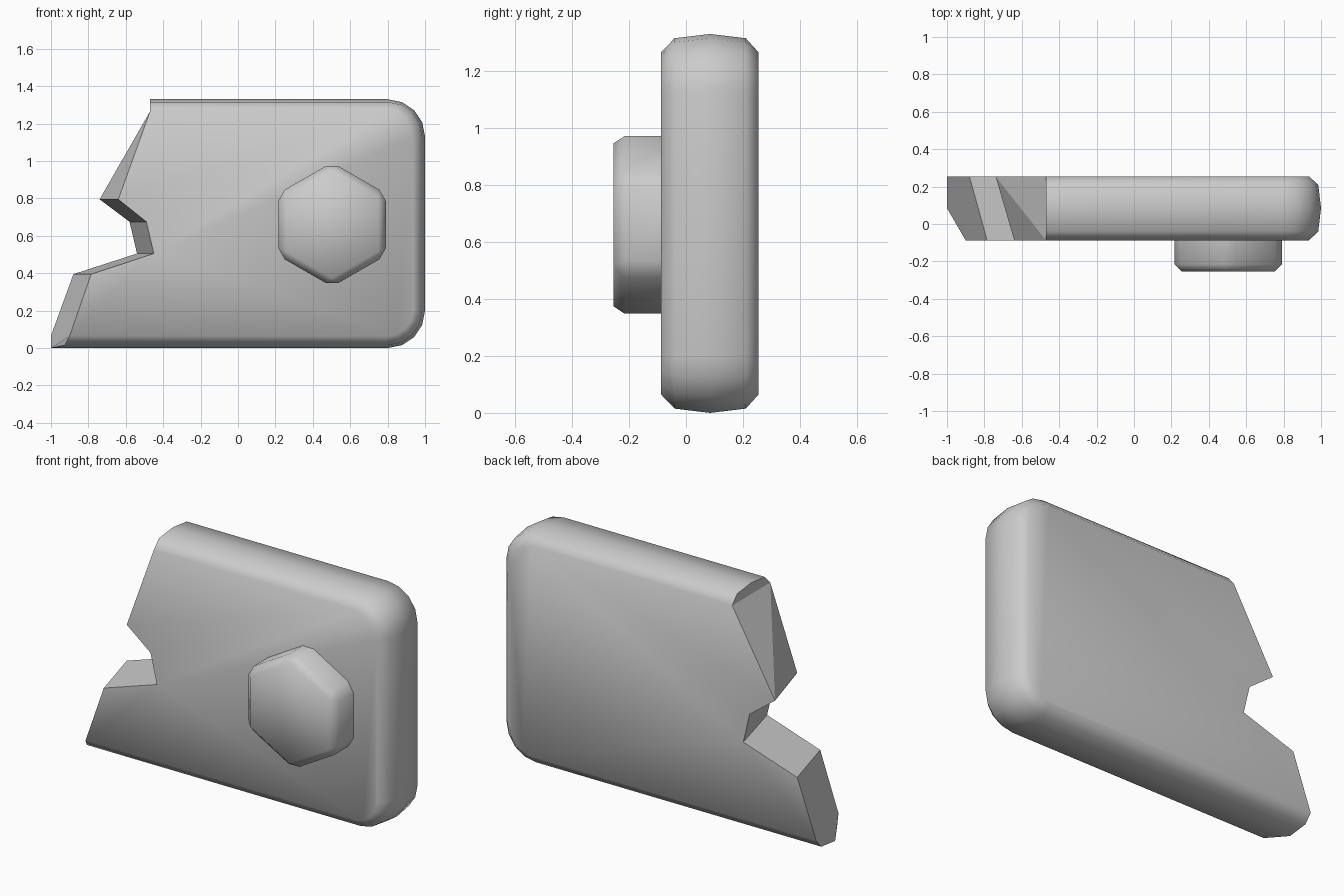
import bpy, bmesh
from math import sin, cos, pi

if "Cube" in bpy.data.objects:
    bpy.data.objects.remove(bpy.data.objects["Cube"])


def finish(bm, name):
    bmesh.ops.recalc_face_normals(bm, faces=bm.faces)
    mesh = bpy.data.meshes.new(name)
    bm.to_mesh(mesh)
    bm.free()
    obj = bpy.data.objects.new(name, mesh)
    bpy.context.collection.objects.link(obj)
    return obj


# Broken slab: rounded rim lofted through five depth levels
F, B, H, R = -0.088, 0.255, 1.33, 0.2
levels = [  # y, inset, x of the broken bottom corner
    (F, 0.065, -0.90), (-0.04, 0.015, -0.925), (0.085, 0.0, -1.0),
    (0.21, 0.015, -1.0), (B, 0.065, -1.0)]

bm = bmesh.new()
rings = []
for y, d, xb in levels:
    r = R - d
    pts = [(-0.47, H - d)]
    for cz, start in ((H - R, pi / 2), (R, 0)):
        for i in range(5):
            a = start - i * pi / 8
            pts.append((1 - R + r * cos(a), cz + r * sin(a)))
    pts.append((xb, d))
    rings.append([bm.verts.new((x, y, z)) for x, z in pts])

for a, b in zip(rings, rings[1:]):
    for i in range(len(a) - 1):
        bm.faces.new((a[i], a[i + 1], b[i + 1], b[i])).smooth = True

# Jagged break: x at the front, x at the back, z (bottom to top)
jag = [(-0.785, -0.88, 0.395), (-0.45, -0.54, 0.505),
       (-0.49, -0.58, 0.675), (-0.64, -0.74, 0.795)]
front = [bm.verts.new((xf, F, z)) for xf, xb, z in jag]
back = [bm.verts.new((xb, B, z)) for xf, xb, z in jag]

bm.faces.new(rings[0] + front).smooth = True
bm.faces.new(rings[-1] + back).smooth = True

top = [r[0] for r in rings]
low = [r[-1] for r in rings]
walls = [top,
         (back[3], front[3], top[0]), (back[3], top[0], top[4]),
         (front[0], back[0], low[4], low[3], low[2], low[0]),
         (low[0], low[2], low[1])]
walls += [(front[i], front[i + 1], back[i + 1], back[i]) for i in range(3)]
for w in walls:
    bm.faces.new(w).smooth = False
finish(bm, "broken_slab")

# Hexagonal bolt head with chamfered edges, sunk into the slab
bm = bmesh.new()
hexes = []
for y in (-0.03, -0.255):
    hexes.append([bm.verts.new((0.503 + 0.332 * sin(i * pi / 3), y,
                                0.66 + 0.332 * cos(i * pi / 3)))
                  for i in range(6)])
for i in range(6):
    j = (i + 1) % 6
    bm.faces.new((hexes[0][i], hexes[0][j], hexes[1][j], hexes[1][i]))
bm.faces.new(hexes[1])
base = set(hexes[0])
edges = [e for e in bm.edges if not (e.verts[0] in base and e.verts[1] in base)]
bmesh.ops.bevel(bm, geom=edges, offset=0.04, segments=1, affect='EDGES')
for f in bm.faces:
    f.smooth = True
finish(bm, "bolt_head")
